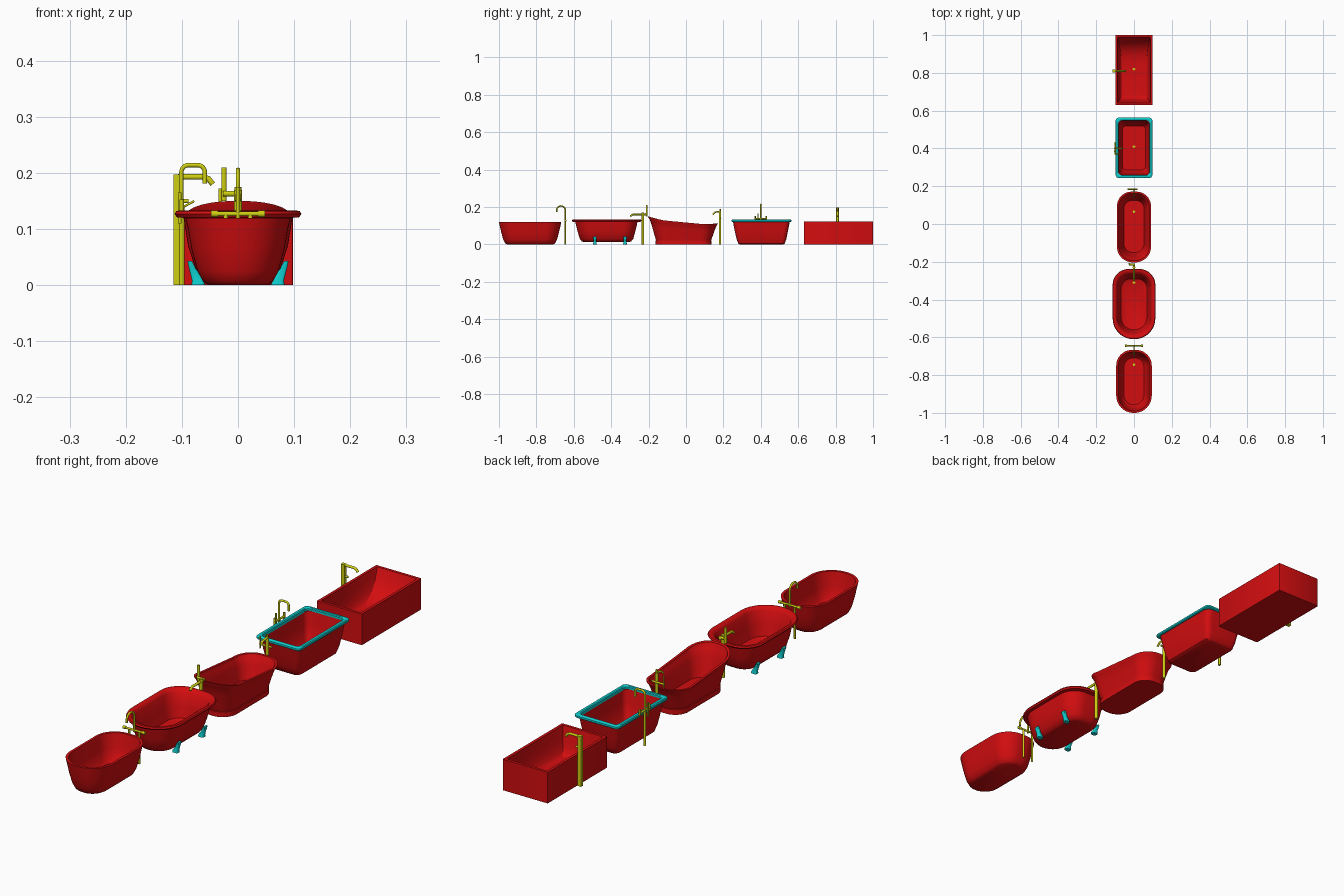
import bpy, bmesh, math
from mathutils import Vector

if "Cube" in bpy.data.objects:
    bpy.data.objects.remove(bpy.data.objects["Cube"])


def material(name, rgb):
    m = bpy.data.materials.new(name)
    m.use_nodes = True
    m.diffuse_color = (*rgb, 1)
    m.node_tree.nodes["Principled BSDF"].inputs["Base Color"].default_value = (*rgb, 1)
    return m


RED = material("red enamel", (0.65, 0.004, 0.005))
YELLOW = material("yellow metal", (0.62, 0.62, 0.006))
CYAN = material("cyan trim", (0.005, 0.62, 0.62))


def finish(name, bm, mat, angle=40):
    bmesh.ops.recalc_face_normals(bm, faces=bm.faces)
    me = bpy.data.meshes.new(name)
    bm.to_mesh(me)
    bm.free()
    ob = bpy.data.objects.new(name, me)
    bpy.context.collection.objects.link(ob)
    me.materials.append(mat)
    bpy.ops.object.select_all(action="DESELECT")
    ob.select_set(True)
    bpy.context.view_layer.objects.active = ob
    bpy.ops.object.shade_smooth_by_angle(angle=math.radians(angle))
    return ob


def outline(hx, y0, y1, r_front, r_back, n, cx=0):
    """Rounded rectangle with separate front and back corner radii."""
    pts = []
    for k, (sx, y, sy, r) in enumerate([(1, y1, 1, r_back), (-1, y1, 1, r_back),
                                        (-1, y0, -1, r_front), (1, y0, -1, r_front)]):
        for i in range(n + 1):
            a = math.radians(90 * (k + i / n))
            pts.append((cx + sx * (hx - r) + r * math.cos(a), y - sy * r + r * math.sin(a)))
    return pts


def loft(name, sections, mat, front=0.9, back=0.9, n=10, lift=None, ring=False):
    """Skin (z, half width, y0, y1[, centre x]) sections; radii are shares of the half width."""
    bm = bmesh.new()
    loops = []
    for z, hx, y0, y1, *cx in sections:
        pts = outline(hx, y0, y1, front * hx, back * hx, n, *cx)
        loops.append([bm.verts.new((x, y, z + (lift(y, z) if lift else 0))) for x, y in pts])
    pairs = list(zip(loops, loops[1:]))
    if ring:
        pairs.append((loops[-1], loops[0]))
    else:
        bm.faces.new(loops[0][::-1])
        bm.faces.new(loops[-1])
    for a, b in pairs:
        for i in range(len(a)):
            j = (i + 1) % len(a)
            bm.faces.new((a[i], a[j], b[j], b[i]))
    return finish(name, bm, mat)


def inside(outer, wall, floor):
    """Inner sections of a tub: the outer ones in reverse, set in by the wall."""
    return [(max(z, floor), hx - wall, y0 + wall, y1 - wall) for z, hx, y0, y1 in reversed(outer)]


def pipe(name, points, r, mat=YELLOW, sides=12):
    """Round tube swept along points, with mitred joints."""
    p = [Vector(q) for q in points]
    bm = bmesh.new()
    rings, side = [], None
    for i, c in enumerate(p):
        d = (p[min(i + 1, len(p) - 1)] - p[max(i - 1, 0)]).normalized()
        side = d.orthogonal() if side is None else side - d * side.dot(d)
        side.normalize()
        up = d.cross(side)
        rings.append([bm.verts.new(c + r * (side * math.cos(t) + up * math.sin(t)))
                      for t in (math.tau * k / sides for k in range(sides))])
    for a, b in zip(rings, rings[1:]):
        for k in range(sides):
            j = (k + 1) % sides
            bm.faces.new((a[k], a[j], b[j], b[k]))
    bm.faces.new(rings[0][::-1])
    bm.faces.new(rings[-1])
    return finish(name, bm, mat)


def gooseneck(base, z_turn, reach, r, drop):
    """Points rising from base, bending with radius r, then out and down along reach."""
    b, d = Vector(base), Vector(reach)
    span, u = d.length, d.normalized()
    pts = [b]
    for k, centre in enumerate((r, span - r)):
        for i in range(7):
            a = math.radians(180 - 90 * k - 15 * i)
            q = b + u * (centre + r * math.cos(a))
            q.z = z_turn + r * math.sin(a)
            pts.append(q)
    end = b + d
    end.z = z_turn - drop
    return [q for i, q in enumerate(pts) if i == 0 or (q - pts[i - 1]).length > 1e-4] + [end]


# Oval tub
oval = [(0, .052, -.957, -.71), (.006, .062, -.967, -.7), (.025, .072, -.977, -.69),
        (.065, .083, -.988, -.679), (.1, .089, -.996, -.671), (.12, .094, -1, -.667)]
loft("oval_tub", oval + inside(oval[1:], .01, .016), RED, .97, .88, 12)
pipe("oval_tub_spout", gooseneck((0, -.645, .12), .182, (0, -.047, 0), .0235, .008), .004)
pipe("oval_tub_crossbar", [(-.045, -.645, .127), (.045, -.645, .127)], .004)
for s in (-1, 1):
    pipe("oval_tub_supply_pipe", [(s * .022, -.645, 0), (s * .022, -.645, .127)], .004)
    pipe("oval_tub_handle", [(s * .036, -.645, .127), (s * .048, -.645, .127)], .006)

# Claw foot tub with rolled rim
claw = [(.012, .052, -.545, -.305), (.016, .064, -.557, -.293), (.03, .076, -.568, -.282),
        (.07, .089, -.58, -.271), (.12, .097, -.592, -.259)]
rim = [(.121, .109, -.606, -.242), (.127, .113, -.61, -.238), (.132, .11, -.607, -.241),
       (.133, .103, -.6, -.248), (.129, .095, -.592, -.256)]
loft("claw_foot_tub", claw + rim + inside(claw[1:], .008, .024), RED, .98, .75, 12)
for s in (-1, 1):
    for y in (-.487, -.326):
        foot = [(z, hx, y - hy, y + hy, s * cx) for z, hx, hy, cx in
                [(0, .012, .01, .071), (.008, .011, .009, .071), (.02, .008, .007, .077),
                 (.032, .006, .009, .082), (.043, .004, .01, .086)]]
        loft("claw_foot", foot, CYAN, .5, .5, 3)
pipe("claw_tub_stem", [(0, -.23, 0), (0, -.23, .17)], .007)
pipe("claw_tub_spout", [(0, -.21, .16), (0, -.285, .16), (0, -.298, .15)], .005)
pipe("claw_tub_crossbar", [(.005, -.215, .163), (-.027, -.215, .163)], .005)
pipe("claw_tub_handset", [(-.025, -.21, .15), (-.025, -.21, .21)], .005)

# Slipper tub: rim rises towards the front end
def slipper_lift(y, z):
    rise = .043 * max(0, (.03 - y) / .233) ** 1.6 + .005 * max(0, (y - .03) / .14) ** 2
    return rise * max(0, (z - .021) / .086)


plinth = [(0, .066, -.163, .137), (.02, .066, -.163, .137)]
slipper = [(.021, .063, -.16, .134), (.045, .069, -.17, .143), (.075, .077, -.182, .154),
           (.096, .084, -.193, .163), (.104, .09, -.202, .17), (.107, .09, -.203, .171)]
loft("slipper_tub", plinth + slipper + inside(slipper, .009, .024), RED, .92, .85, 12, slipper_lift)
pipe("slipper_tub_stem", [(0, .182, 0), (0, .182, .175)], .006)
pipe("slipper_tub_spout", [(0, .185, .177), (0, .155, .172), (0, .143, .16)], .004)
pipe("slipper_tub_crossbar", [(-.035, .185, .14), (.018, .185, .14)], .004)
pipe("slipper_tub_handset", [(-.032, .183, .125), (-.032, .183, .172)], .003)
pipe("slipper_tub_lever", [(0, .182, .172), (0, .182, .188)], .004)

# Tapered rectangular tub with a trim ring
taper = [(0, .06, .287, .52), (.005, .068, .279, .528), (.03, .076, .27, .537),
         (.075, .084, .26, .546), (.122, .09, .251, .555)]
loft("tapered_tub", taper + inside(taper[1:], .008, .016), RED, .3, .3, 6)
trim = [(.12, .094, .247, .559), (.123, .097, .243, .563), (.13, .097, .243, .563),
        (.133, .094, .247, .559), (.133, .084, .256, .55), (.13, .081, .259, .547),
        (.12, .081, .259, .547)]
loft("tub_trim_ring", trim, CYAN, .17, .17, 6, ring=True)
pipe("tapered_tub_stem", [(-.1, .4, 0), (-.1, .4, .14)], .005)
pipe("tapered_tub_spout", gooseneck((-.101, .4, .13), .201, (.042, 0, 0), .013, .02), .004)
pipe("tapered_tub_crossbar", [(-.1, .37, .138), (-.1, .43, .138)], .004)
for y in (.37, .43):
    pipe("tapered_tub_tap", [(-.1, y, .128), (-.1, y, .153)], .004)
pipe("tapered_tub_lever", [(-.1, .37, .138), (-.078, .37, .15)], .002)
pipe("tapered_tub_handset", [(-.104, .385, .11), (-.104, .385, .165)], .003)

# Box tub with a curved sloping backrest
box = [(0, .098, .63, 1), (.122, .098, .63, 1), (.122, .087, .641, .989), (.095, .084, .646, .978),
       (.07, .081, .651, .963), (.048, .077, .656, .943), (.03, .072, .663, .915),
       (.021, .068, .67, .885), (.018, .064, .676, .855)]
loft("box_tub", box, RED, .03, .03, 2)
loft("box_tub_post", [(0, .008, .803, .817, -.107), (.197, .008, .803, .817, -.107)],
     YELLOW, .15, .15, 2)
pipe("box_tub_spout", [(-.107, .81, .193), (-.062, .81, .193), (-.053, .81, .19), (-.045, .81, .18)], .005)
pipe("box_tub_lever", [(-.105, .81, .15), (-.088, .81, .15)], .004)

# Drains
for y, z in ((-.745, .016), (-.31, .024), (.065, .024), (.41, .016), (.82, .018)):
    pipe("drain", [(0, y, z - .004), (0, y, z + .003)], .007)
